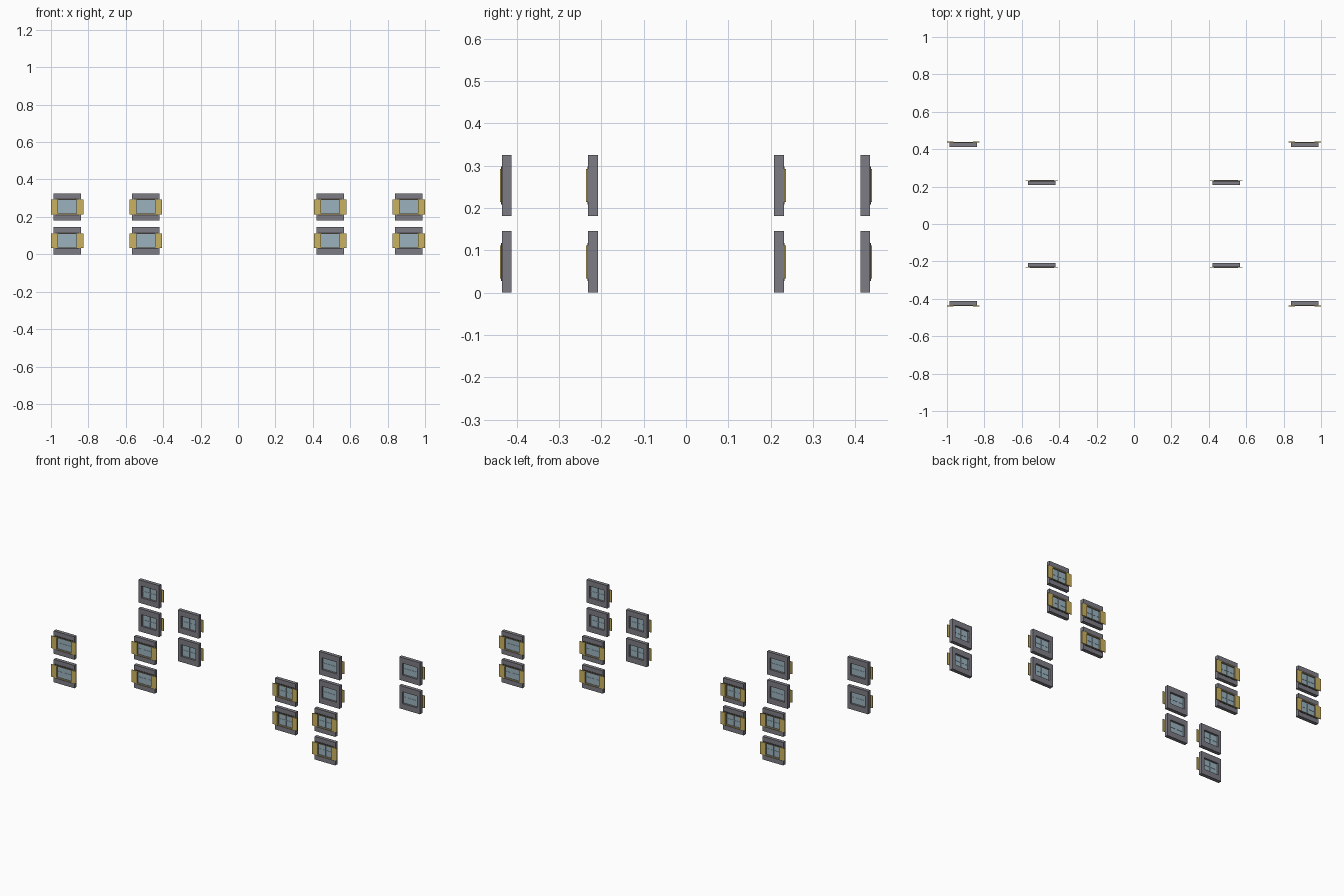
import bpy, bmesh
from mathutils import Matrix, Vector

if "Cube" in bpy.data.objects:
    bpy.data.objects.remove(bpy.data.objects["Cube"])


def material(name, color):
    m = bpy.data.materials.new(name)
    m.diffuse_color = (*color, 1)
    m.use_nodes = True
    m.node_tree.nodes["Principled BSDF"].inputs["Base Color"].default_value = m.diffuse_color
    return m


GREY = material("grey_frame", (0.2, 0.2, 0.23))
DARK = material("dark_trim", (0.06, 0.06, 0.07))
GOLD = material("gold_wood", (0.6, 0.45, 0.12))
GLASS = material("pale_glass", (0.33, 0.45, 0.52))


def box(bm, x0, x1, y0, y1, z0, z1):
    c = Vector(((x0 + x1) / 2, (y0 + y1) / 2, (z0 + z1) / 2))
    s = (x1 - x0, y1 - y0, z1 - z0)
    bmesh.ops.create_cube(bm, size=1, matrix=Matrix.Translation(c) @ Matrix.Diagonal((*s, 1)))


def ring(bm, w, h, hw, hh, y0, y1):
    # closed rectangular frame: half sizes outside (w, h), opening (hw, hh)
    loops = []
    for a, b, y in ((w, h, y0), (w, h, y1), (hw, hh, y1), (hw, hh, y0)):
        loops.append([bm.verts.new((sx * a, y, sz * b))
                      for sx, sz in ((-1, -1), (1, -1), (1, 1), (-1, 1))])
    for i in range(4):
        p, q = loops[i], loops[(i + 1) % 4]
        for k in range(4):
            bm.faces.new((p[k], p[(k + 1) % 4], q[(k + 1) % 4], q[k]))
    bmesh.ops.recalc_face_normals(bm, faces=bm.faces[:])


def mesh(name, mat, build):
    bm = bmesh.new()
    build(bm)
    me = bpy.data.meshes.new(name)
    bm.to_mesh(me)
    bm.free()
    me.materials.append(mat)
    return me


def shutters(bm):
    # pair of open shutters overhanging the frame sides
    for s in (-1, 1):
        x0, x1 = sorted((s * 0.053, s * 0.087))
        box(bm, x0, x1, -0.004, 0.0, -0.039, 0.039)


def bars(bm):
    # slim glazing cross
    box(bm, -0.0015, 0.0015, 0.007, 0.013, -0.037, 0.037)
    box(bm, -0.051, 0.051, 0.0075, 0.0125, -0.0015, 0.0015)


# window parts, front face at local y = 0 and facing -y
parts = [
    mesh("window_frame", GREY, lambda b: ring(b, 0.0725, 0.0725, 0.051, 0.037, 0.001, 0.0235)),
    mesh("dark_surround", DARK, lambda b: ring(b, 0.064, 0.045, 0.052, 0.038, -0.001, 0.003)),
    mesh("window_trim", GOLD, lambda b: ring(b, 0.054, 0.039, 0.050, 0.036, -0.003, 0.002)),
    mesh("shutter_pair", GOLD, shutters),
    mesh("glass_pane", GLASS, lambda b: box(b, -0.052, 0.052, 0.009, 0.011, -0.038, 0.038)),
    mesh("glazing_bars", GLASS, bars),
]

# outer and inner bays, two storeys, front and back walls
for x, y in ((0.913, 0.436), (0.493, 0.232)):
    for sx in (-1, 1):
        for back in (False, True):
            for z in (0.0725, 0.253):
                for me in parts:
                    ob = bpy.data.objects.new(me.name, me)
                    bpy.context.collection.objects.link(ob)
                    ob.location = (sx * x, y if back else -y, z)
                    ob.rotation_euler.z = 3.14159265 if back else 0
